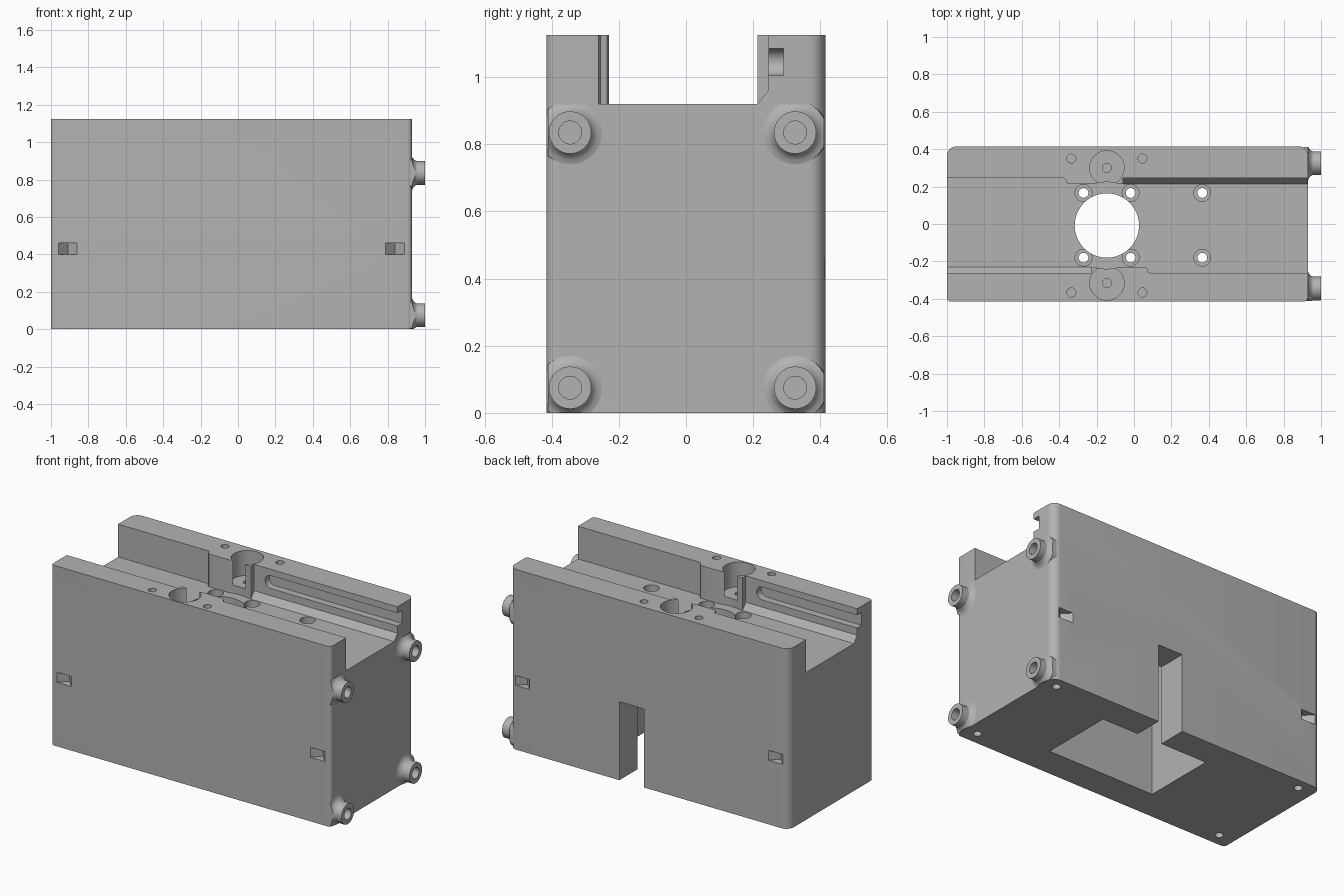
import bpy
import bmesh
from math import sin, cos, pi, radians
from mathutils import Vector

old = bpy.data.objects.get("Cube")
if old:
    bpy.data.objects.remove(old, do_unlink=True)

GREY = (0.45, 0.45, 0.45, 1)
mat = bpy.data.materials.new("plain grey")
mat.use_nodes = True
mat.diffuse_color = GREY
mat.node_tree.nodes["Principled BSDF"].inputs["Base Color"].default_value = GREY

LEFT, RIGHT, HALF, TOP, FLOOR = -1.0, 0.93, 0.415, 1.125, 0.92
CX, CY = -0.145, -0.008          # axis of the large bore


def make(name, bm):
    bmesh.ops.recalc_face_normals(bm, faces=bm.faces)
    mesh = bpy.data.meshes.new(name)
    bm.to_mesh(mesh)
    bm.free()
    mesh.materials.append(mat)
    obj = bpy.data.objects.new(name, mesh)
    bpy.context.collection.objects.link(obj)
    return obj


def prism(name, profile, axis, lo, hi):
    """Extrude a closed 2D profile along an axis."""
    place = {"x": lambda u, v, w: (w, u, v),
             "y": lambda u, v, w: (u, w, v),
             "z": lambda u, v, w: (u, v, w)}[axis]
    bm = bmesh.new()
    face = bm.faces.new([bm.verts.new(place(u, v, lo)) for u, v in profile])
    grown = bmesh.ops.extrude_face_region(bm, geom=[face])["geom"]
    shift = Vector(place(0, 0, hi - lo))
    bmesh.ops.translate(bm, vec=shift,
                        verts=[g for g in grown if isinstance(g, bmesh.types.BMVert)])
    return make(name, bm)


def circle(u, v, r, n=32):
    return [(u + r * cos(2 * pi * i / n), v + r * sin(2 * pi * i / n)) for i in range(n)]


def rect(u0, u1, v0, v1):
    return [(u0, v0), (u1, v0), (u1, v1), (u0, v1)]


def apply_boolean(target, cutter, operation="DIFFERENCE"):
    mod = target.modifiers.new("cut", "BOOLEAN")
    mod.operation, mod.solver, mod.object = operation, "EXACT", cutter
    graph = bpy.context.evaluated_depsgraph_get()
    mesh = bpy.data.meshes.new_from_object(target.evaluated_get(graph))
    target.modifiers.clear()
    target.data = mesh
    bpy.data.objects.remove(cutter, do_unlink=True)


def cut(profile, axis, lo, hi):
    apply_boolean(body, prism("cutter", profile, axis, lo, hi))


# Main block with rounded upright edges
outline = []
for x, y, r, start in ((RIGHT, HALF, 0.05, 0), (LEFT, HALF, 0.05, 90),
                       (LEFT, -HALF, 0.02, 180), (RIGHT, -HALF, 0.025, 270)):
    ox = x - r if x > 0 else x + r
    oy = y - r if y > 0 else y + r
    for i in range(9):
        a = radians(start + i * 90 / 8)
        outline.append((ox + r * cos(a), oy + r * sin(a)))
body = prism("main_block", outline, "z", 0, TOP)

# Top channel, each half the other turned about the bore
for s in (1, -1):
    def turn(points):
        return [(CX + s * u, CY + s * v) for u, v in points]

    def span(a, b):
        return sorted((CX + s * a, CX + s * b))

    cut(turn([(-1.3, -0.05), (1.3, -0.05), (1.3, 0.221), (-0.205, 0.221),
              (-0.215, 0.228), (-0.22, 0.247), (-0.23, 0.253), (-1.3, 0.253)]),
        "z", FLOOR, 1.3)
    # Relieved wall with a chamfered foot
    cut([(CY + s * v, z) for v, z in ((0.1, FLOOR), (0.221, FLOOR), (0.253, 0.96),
                                      (0.253, 1.3), (0.1, 1.3))],
        "x", *span(0.085, 1.3))
    # Long groove with a round inner end
    y0, y1 = sorted((CY + s * 0.2, CY + s * 0.298))
    x0, x1 = span(0.2, 1.3)
    cut(rect(x0, x1, 1.005, 1.085), "y", y0, y1)
    cut(circle(CX + s * 0.2, 1.045, 0.04), "y", y0, y1)
    # Round well, its screw hole and the two screw holes beside it
    cut(circle(CX, CY + s * 0.308, 0.092, 48), "z", 0.97, 1.3)
    cut(circle(CX, CY + s * 0.308, 0.024), "z", 0.7, 1.2)
    for dx in (-0.19, 0.19):
        cut(circle(CX + dx, CY + s * 0.358, 0.024), "z", 0.9, 1.3)

# Bore, wall relief and equipment cavity open below
cut(circle(CX, CY, 0.232, 64), "z", FLOOR, 1.3)
cut(rect(-0.32, 0.42, -0.225, 0.235), "z", -0.1, 0.8)
cut(circle(CX, CY, 0.172, 64), "z", 0.7, 1.0)
cut(rect(0, 0.17, 0.1, 0.6), "z", -0.1, 0.49)

# Countersunk floor holes
for x in (-0.27, -0.018, 0.365):
    for y in (-0.18, 0.166):
        cut(circle(x, y, 0.045), "z", 0.87, 1.0)
        cut(circle(x, y, 0.026), "z", 0.7, 1.0)

# Wedge pockets on the front and back
for x in (-0.91, 0.84):
    for s in (1, -1):
        cut([(x - 0.052, s * 0.417), (x, s * 0.363), (x + 0.052, s * 0.417)],
            "z", 0.4, 0.462)

# Screw holes underneath
for x in (-0.895, 0.85):
    for y in (-0.335, 0.345):
        cut(circle(x, y, 0.024), "z", -0.1, 0.15)

# Flared mounting bosses on the left end
FLARE = [(0.88, 0.1), (0.93, 0.095), (0.934, 0.082), (0.942, 0.071), (0.955, 0.063),
         (1.0, 0.063), (1.0, 0.034), (0.88, 0.034)]
bosses = []
for y in (-0.345, 0.325):
    for z in (0.075, 0.835):
        cut(circle(y, z, 0.034), "x", 0.8, 1.1)
        bm = bmesh.new()
        ring = [bm.verts.new((x, y, z + r)) for x, r in FLARE]
        edges = [bm.edges.new((ring[i - 1], ring[i])) for i in range(len(ring))]
        bmesh.ops.spin(bm, geom=ring + edges, cent=(0, y, z), axis=(1, 0, 0),
                       angle=2 * pi, steps=40)
        bmesh.ops.remove_doubles(bm, verts=bm.verts, dist=0.0001)
        boss = make("mounting_boss", bm)
        trim = prism("trim", rect(-HALF + 0.004, HALF - 0.004, 0.001, FLOOR - 0.001),
                     "x", 0.905, 1.2)
        apply_boolean(boss, trim, "INTERSECT")
        bosses.append(boss)

# Smooth the curved walls, keep the edges sharp
bpy.ops.object.select_all(action="DESELECT")
for obj in [body] + bosses:
    obj.select_set(True)
bpy.context.view_layer.objects.active = body
bpy.ops.object.shade_smooth_by_angle(angle=radians(30))
